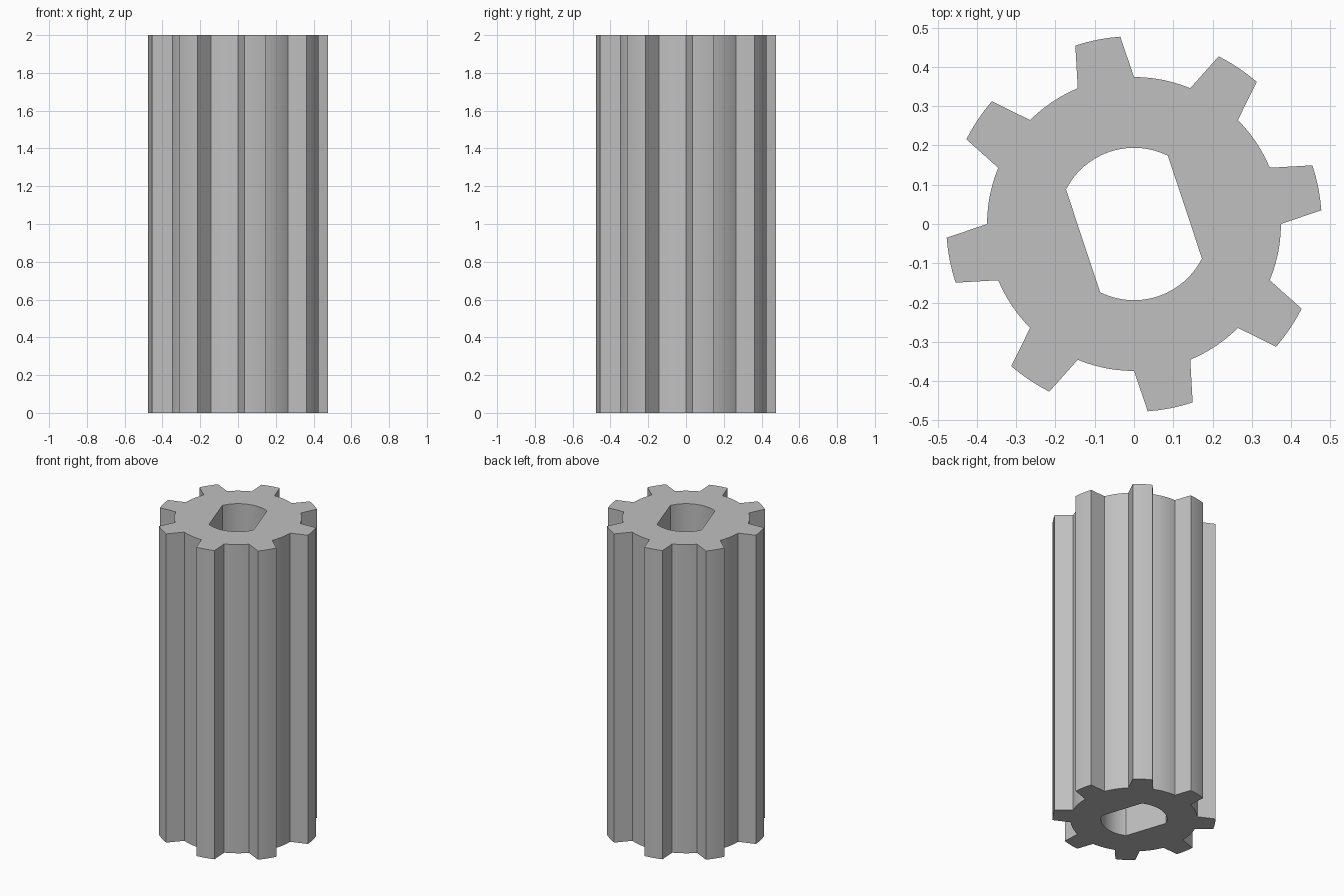
import bpy, bmesh
from math import radians, cos, sin

cube = bpy.data.objects.get("Cube")
if cube:
    bpy.data.objects.remove(cube, do_unlink=True)

TEETH = 8
HEIGHT = 2.0
ROOT_R, TIP_R, BORE_R = 0.374, 0.478, 0.194


def arc(radius, start, end, steps):
    """Points on an arc, angles in degrees."""
    angles = [radians(start + (end - start) * i / steps) for i in range(steps + 1)]
    return [(radius * cos(a), radius * sin(a)) for a in angles]


# Toothed outline: a tapered tooth tip, then the root arc up to the next tooth
outline = []
pitch = 360 / TEETH
for i in range(TEETH):
    a = i * pitch
    outline += arc(TIP_R, a + 4.2, a + 18.2, 4)
    outline += arc(ROOT_R, a + pitch / 2, a + pitch, 6)

# Bore with two parallel flats
flat_dir, half = 18.4, 45.3
bore = arc(BORE_R, flat_dir + half, flat_dir + 180 - half, 16)
bore += [(-x, -y) for x, y in bore]

# Fill between the loops and extrude upwards
bm = bmesh.new()
for loop in (outline, bore):
    verts = [bm.verts.new((x, y, 0)) for x, y in loop]
    for v, w in zip(verts, verts[1:] + verts[:1]):
        bm.edges.new((v, w))
bmesh.ops.triangle_fill(bm, edges=bm.edges[:], use_beauty=True, use_dissolve=False)
result = bmesh.ops.extrude_face_region(bm, geom=bm.faces[:], use_keep_orig=True)
top = [g for g in result["geom"] if isinstance(g, bmesh.types.BMVert)]
bmesh.ops.translate(bm, verts=top, vec=(0, 0, HEIGHT))
bmesh.ops.recalc_face_normals(bm, faces=bm.faces[:])

mesh = bpy.data.meshes.new("pinion_gear")
bm.to_mesh(mesh)
bm.free()
gear = bpy.data.objects.new("pinion_gear", mesh)
bpy.context.collection.objects.link(gear)

# Plain grey material
colour = (0.53, 0.53, 0.53, 1)
grey = bpy.data.materials.new("grey")
grey.use_nodes = True
grey.diffuse_color = colour
grey.node_tree.nodes["Principled BSDF"].inputs["Base Color"].default_value = colour
mesh.materials.append(grey)

# Smooth arcs, sharp tooth edges
bpy.ops.object.select_all(action="DESELECT")
gear.select_set(True)
bpy.context.view_layer.objects.active = gear
bpy.ops.object.shade_smooth_by_angle(angle=radians(20))
